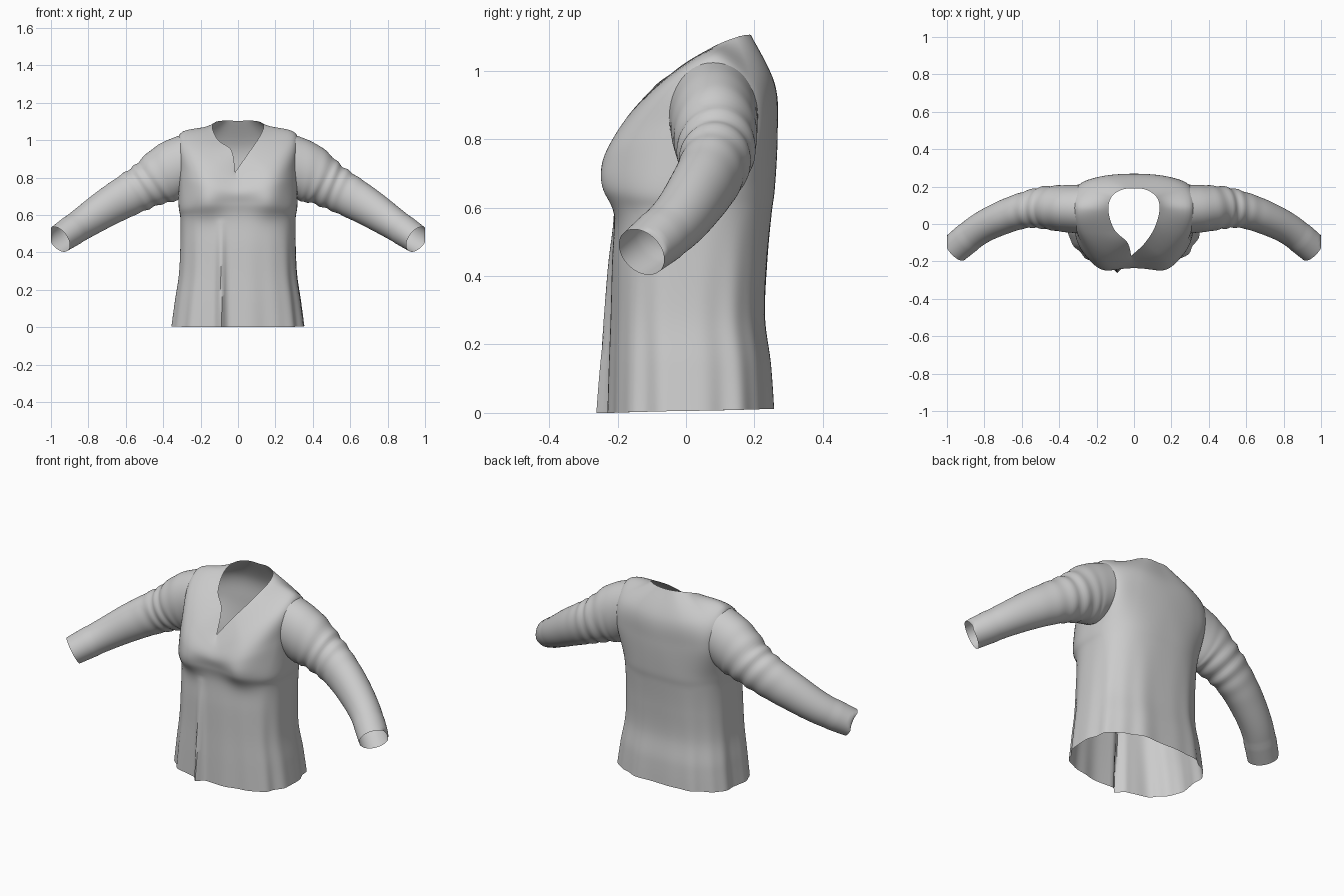
import bpy, bmesh, math
from mathutils import Vector

if "Cube" in bpy.data.objects:
    bpy.data.objects.remove(bpy.data.objects["Cube"])

N = 192      # points around the body
STEPS = 8    # subdivisions between control rings


def catmull(p, i, t, closed=False):
    n = len(p)
    g = (lambda k: p[k % n]) if closed else (lambda k: p[max(0, min(n - 1, k))])
    a, b, c, d = g(i - 1), g(i), g(i + 1), g(i + 2)
    return 0.5 * (2 * b + (c - a) * t + (2 * a - 5 * b + 4 * c - d) * t * t
                  + (3 * b - a - 3 * c + d) * t ** 3)


def resample(points, count, closed):
    pts = [Vector(p) for p in points]
    spans = len(pts) if closed else len(pts) - 1
    out = []
    for k in range(count):
        f = k / count * spans
        out.append(catmull(pts, int(f), f - int(f), closed))
    return out


def mirrored(half):
    return half + [(-x, y, z) for x, y, z in reversed(half[1:-1])]


def power(v, p):
    return math.copysign(abs(v) ** p, v)


def body_ring(z, hw, yf, yb):
    yc, ry = (yf + yb) / 2, (yb - yf) / 2
    angles = [2 * math.pi * k / N for k in range(N)]
    return [Vector((hw * power(math.sin(a), .75), yc - ry * power(math.cos(a), .75), z))
            for a in angles]


def make_cloth(name, rings, hole=None):
    bm = bmesh.new()
    rows = [[bm.verts.new(p) for p in r] for r in rings]
    n = len(rows[0])
    for a, b in zip(rows, rows[1:]):
        for k in range(n):
            bm.faces.new((a[k], a[(k + 1) % n], b[(k + 1) % n], b[k]))
    if hole:
        doomed = [f for f in bm.faces if hole(f.calc_center_median())]
        bmesh.ops.delete(bm, geom=doomed, context='FACES')
    bmesh.ops.recalc_face_normals(bm, faces=bm.faces)
    me = bpy.data.meshes.new(name)
    bm.to_mesh(me)
    bm.free()
    ob = bpy.data.objects.new(name, me)
    bpy.context.collection.objects.link(ob)
    bpy.context.view_layer.objects.active = ob
    ob.select_set(True)
    bpy.ops.object.shade_smooth_by_angle(angle=math.radians(50))
    ob.select_set(False)
    return ob


# Body: flat rings up to the bust, then rings that tilt up to the shoulders
rings = [body_ring(*r) for r in [
    (0, .352, -.225, .258), (.14, .335, -.222, .25), (.28, .315, -.218, .232),
    (.44, .308, -.215, .238), (.58, .308, -.21, .25), (.66, .318, -.225, .26)]]
chest = [(0, -.235, .72), (.19, -.215, .77), (.295, -.08, .83), (.315, .08, .86),
         (.30, .2, .84), (.19, .25, .83), (0, .268, .82)]
shoulder = [(0, -.212, .775), (.15, -.175, .86), (.275, -.05, .97), (.31, .08, 1.035),
            (.28, .19, .98), (.16, .247, .97), (0, .26, .96)]
rings += [resample(mirrored(r), N, True) for r in (chest, shoulder)]

# Neckline: wide round back, notch at the front, left flap curling inward
neck = [(-.015, -.17, .83), (.055, -.105, .93), (.11, -.02, 1.01), (.137, .08, 1.07),
        (.12, .145, 1.097), (.065, .183, 1.105), (0, .19, 1.103), (-.065, .183, 1.105),
        (-.12, .145, 1.097), (-.137, .07, 1.065), (-.105, -.03, 1.0), (-.035, -.1, .945),
        (-.015, -.17, .83)]
rings.append(resample(neck, N, False))


# Bust, front pleat and soft hanging folds
def drape(p, k):
    x, y, z = p
    fall = max(0, 1 - z / .58)
    a = 2 * math.pi * k / N
    wave = 1 + fall * (.014 * math.sin(9 * a + 1) + .01 * math.sin(16 * a))
    if z > .6:
        wave = 1
    x, y = x * wave, y * wave
    if y < 0:
        for s in (-1, 1):
            y -= .034 * math.exp(-((x - s * .17) / .085) ** 2 - ((z - .665) / .075) ** 2)
        if y < -.1:
            y -= .042 * fall ** .7 * math.exp(-((x + .09) / .022) ** 2)
    hem = max(0, 1 - z / .1) * .012 * (.5 + .5 * math.cos(a + math.pi))
    return Vector((x, y, z + hem))


body = []
for i in range(len(rings) - 1):
    for s in range(STEPS + (i == len(rings) - 2)):
        body.append([drape(catmull([r[k] for r in rings], i, s / STEPS), k) for k in range(N)])


def armhole(c):
    return abs(c.x) > .26 and ((c.y - .08) / .115) ** 2 + ((c.z - .865) / .145) ** 2 < 1


make_cloth("shirt_body", body, armhole)

# Sleeves: centre line x, y, z with radius across the height and the depth
path = [Vector(p) for p in [
    (.29, .08, .868, .164, .13), (.38, .083, .825, .158, .125), (.48, .087, .765, .126, .112),
    (.58, .075, .71, .113, .097), (.70, .035, .64, .101, .09), (.83, -.03, .555, .086, .083),
    (.957, -.13, .47, .073, .078)]]
M = 64


def sleeve_rings(side):
    out = []
    total = (len(path) - 1) * 10
    for j in range(total + 1):
        i = min(j // 10, len(path) - 2)
        q = catmull(path, i, j / 10 - i)
        c = Vector(q[:3])
        i2 = min(j, total - 1)
        nxt = catmull(path, i2 // 10, (i2 % 10) / 10 + .1)
        prv = catmull(path, i2 // 10, (i2 % 10) / 10)
        tan = (Vector(nxt[:3]) - Vector(prv[:3])).normalized()
        # armhole end lies flat against the body
        tan = Vector((1, 0, 0)).lerp(tan, min(1, j / 18)).normalized()
        across = Vector((0, 0, 1)).cross(tan).normalized()
        up = tan.cross(across)
        cuff = 1.03 if j > total - 7 else 1
        crease = .035 * math.exp(-((j - 22) / 9) ** 2)
        ring = []
        for k in range(M):
            a = 2 * math.pi * k / M
            r = cuff * (1 + crease * math.sin(j * 1.0 + 1.6 * math.sin(a + side)))
            p = c + up * q[3] * r * math.cos(a) + across * q[4] * r * math.sin(a)
            ring.append(Vector((side * min(p.x, 1), p.y, p.z)))
        out.append(ring)
    return out


for side, label in ((-1, "left"), (1, "right")):
    make_cloth("sleeve_" + label, sleeve_rings(side))
